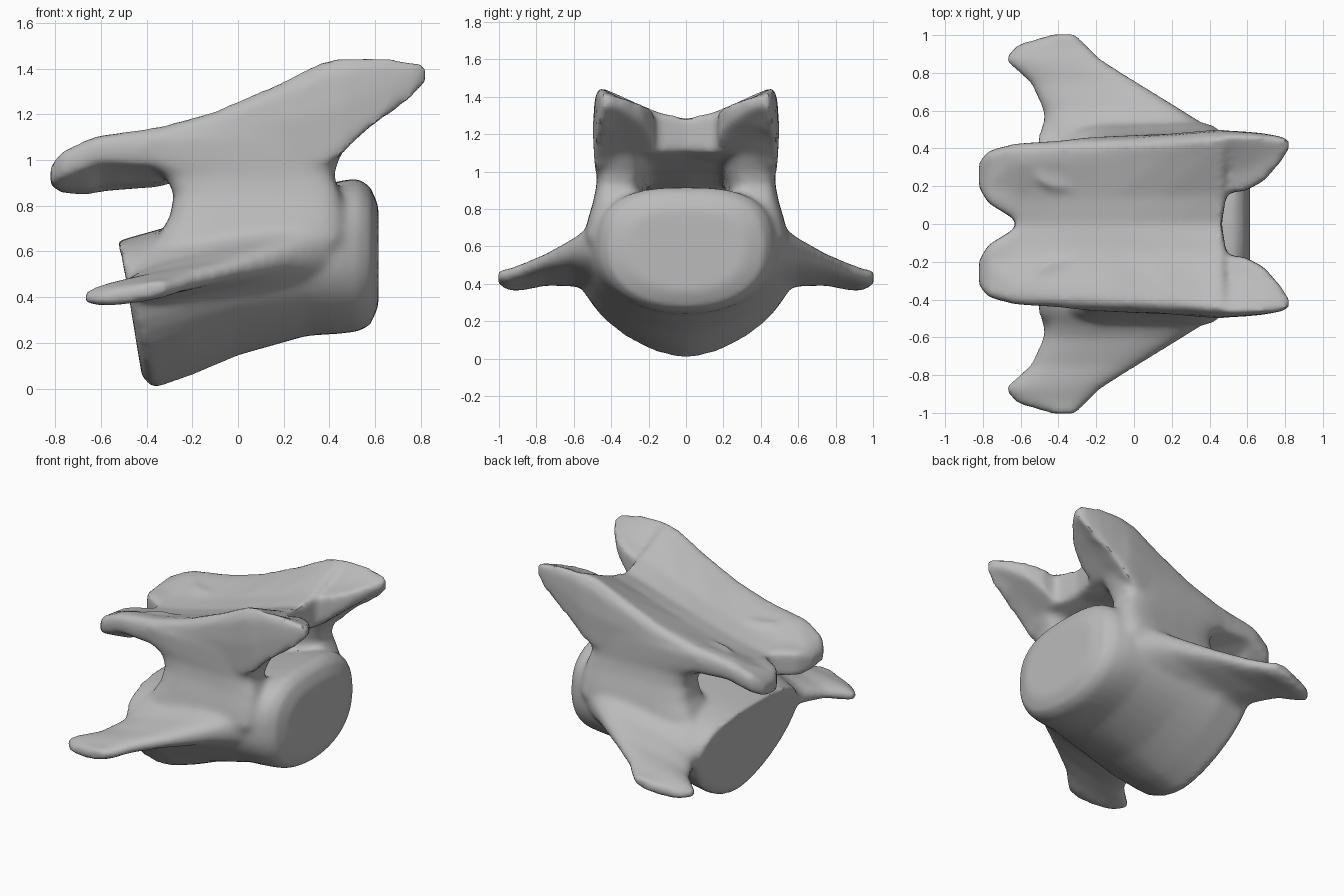
import bpy
import bmesh
import math

default_cube = bpy.data.objects.get("Cube")
if default_cube:
    bpy.data.objects.remove(default_cube, do_unlink=True)

bone_grey = bpy.data.materials.new("bone_grey")
bone_grey.use_nodes = True
bone_grey.diffuse_color = (0.5, 0.5, 0.5, 1)
bone_grey.node_tree.nodes["Principled BSDF"].inputs["Base Color"].default_value = (0.5, 0.5, 0.5, 1)


def oval(count, power, low_power=None):
    """Unit superellipse outline: a higher power gives squarer corners."""
    points = []
    for i in range(count):
        angle = math.tau * i / count
        c, s = math.cos(angle), math.sin(angle)
        bend = 2 / (low_power if low_power and s < 0 else power)
        points.append((math.copysign(abs(c) ** bend, c), math.copysign(abs(s) ** bend, s)))
    return points


def loft(bm, rings, side=1):
    """Skin a closed solid through rings of points; side -1 mirrors it in y."""
    part = bmesh.new()
    loops = [[part.verts.new((x, y * side, z)) for x, y, z in ring] for ring in rings]
    for first, second in zip(loops, loops[1:]):
        for i in range(len(first)):
            part.faces.new((first[i - 1], first[i], second[i], second[i - 1]))
    part.faces.new(loops[0])
    part.faces.new(loops[-1])
    bmesh.ops.recalc_face_normals(part, faces=part.faces)
    mesh = bpy.data.meshes.new("part")
    part.to_mesh(mesh)
    part.free()
    bm.from_mesh(mesh)
    bpy.data.meshes.remove(mesh)


def centrum_rings():
    # top x, bottom x, bottom z, widest z, top z, half width, lower roundness
    stations = [
        (-.51, -.42, .05, .38, .6, .46, 1.65), (-.53, -.37, 0, .39, .645, .54, 1.6),
        (-.3, -.2, .06, .44, .71, .58, 1.6), (0, 0, .145, .51, .8, .57, 1.7),
        (.3, .3, .23, .57, .87, .52, 1.95), (.45, .45, .24, .59, .91, .49, 2.1),
        (.53, .53, .25, .59, .92, .46, 2.2), (.58, .58, .28, .59, .88, .42, 2.2),
        (.615, .615, .36, .59, .8, .32, 2.2)]
    for x_top, x_low, low, middle, top, half, roundness in stations:
        for_top, for_low = top - middle, middle - low
        ring = []
        for u, v in oval(40, 2.8, roundness):
            z = middle + v * (for_top if v > 0 else for_low)
            ring.append((x_low + (x_top - x_low) * (z - low) / (top - low), u * half, z))
        yield ring


def transverse_rings():
    # y, back x, front x, back z, front z, thickness
    stations = [
        (.3, -.46, .5, .46, .64, .4), (.46, -.475, .46, .47, .63, .36),
        (.53, -.475, .37, .45, .61, .26), (.6, -.48, .26, .44, .59, .18),
        (.75, -.55, .02, .42, .53, .11), (.87, -.69, -.17, .395, .48, .1),
        (.95, -.62, -.25, .39, .45, .09), (1.005, -.43, -.31, .42, .45, .07)]
    for y, back, front, z_back, z_front, thick in stations:
        yield [((back + front) / 2 + u * (front - back) / 2, y,
                z_back + (z_front - z_back) * (u + 1) / 2 + v * thick / 2)
               for u, v in oval(24, 2.8)]


def wall_rings():
    # z, back x, front x, inner y, outer y
    stations = [
        (.42, -.36, .36, .2, .42), (.55, -.4, .44, .2, .5), (.65, -.36, .47, .2, .54),
        (.75, -.3, .47, .2, .515), (.85, -.28, .45, .22, .485), (.93, -.32, .42, .22, .47),
        (1, -.46, .44, .2, .47), (1.1, -.52, .5, .19, .47)]
    for z, back, front, inner, outer in stations:
        yield [((back + front) / 2 + u * (front - back) / 2,
                (inner + outer) / 2 + v * (outer - inner) / 2 + u * .022, z)
               for u, v in oval(24, 4)]


def roof_rings():
    # x, inner y, inner top z, inner low z, outer y, outer top z, outer low z
    stations = [
        (-.82, .19, .97, .88, .33, .98, .9), (-.77, .11, 1.01, .85, .39, 1.04, .93),
        (-.64, .03, 1.01, .84, .425, 1.1, .98), (-.6, -.03, 1, .86, .43, 1.11, .99),
        (-.35, -.03, 1.05, .88, .445, 1.145, .98), (-.1, -.03, 1.12, .95, .46, 1.215, 1),
        (.15, -.03, 1.19, 1.02, .475, 1.325, 1), (.38, -.03, 1.26, 1.09, .495, 1.44, .98),
        (.46, -.03, 1.28, 1.11, .5, 1.45, 1.02), (.49, .165, 1.3, 1.1, .495, 1.45, 1.06),
        (.59, .175, 1.33, 1.18, .49, 1.45, 1.15), (.69, .23, 1.36, 1.26, .48, 1.445, 1.21),
        (.77, .32, 1.39, 1.32, .465, 1.435, 1.28), (.82, .39, 1.4, 1.35, .45, 1.42, 1.33)]
    for x, inner, in_top, in_low, outer, out_top, out_low in stations:
        width, height = outer - inner, out_top - out_low
        yield [(x, inner, in_top),
               (x, inner + width * .35, in_top + (out_top - in_top) * .25),
               (x, inner + width * .75, out_top - height * .08),
               (x, inner + width * .91, out_top),
               (x, outer - width * .02, out_top - height * .15),
               (x, outer, (out_top + out_low) / 2), (x, outer - width * .02, out_low),
               (x, inner + width * .55, in_low + (out_low - in_low) * .25),
               (x, inner, in_low)]


# Rounded body, then mirrored side wings, canal walls and grooved roof
bm = bmesh.new()
loft(bm, centrum_rings())
for side in (1, -1):
    for rings in (transverse_rings, wall_rings, roof_rings):
        loft(bm, rings(), side)
mesh = bpy.data.meshes.new("vertebra")
bm.to_mesh(mesh)
bm.free()
vertebra = bpy.data.objects.new("vertebra", mesh)
bpy.context.scene.collection.objects.link(vertebra)
bpy.ops.object.select_all(action='DESELECT')
vertebra.select_set(True)
bpy.context.view_layer.objects.active = vertebra

# Fuse the parts into one bone and soften the joints
fuse = vertebra.modifiers.new("fuse", 'REMESH')
fuse.mode = 'VOXEL'
fuse.voxel_size = .02
soften = vertebra.modifiers.new("soften", 'SMOOTH')
soften.factor = .5
soften.iterations = 8
for name in ("fuse", "soften"):
    bpy.ops.object.modifier_apply(modifier=name)

vertebra.data.materials.clear()
vertebra.data.materials.append(bone_grey)
bpy.ops.object.shade_smooth_by_angle(angle=math.radians(40))
